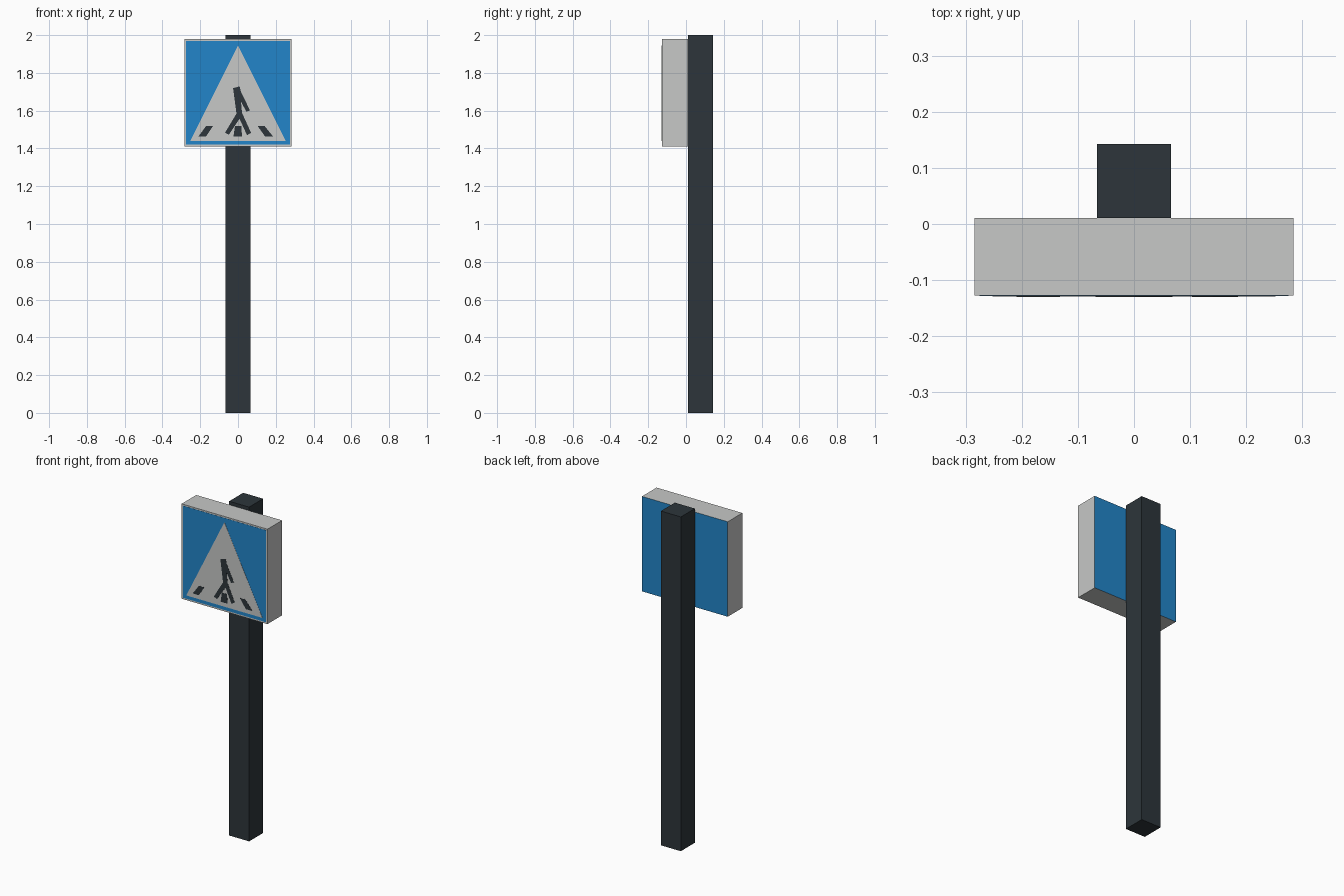
import bpy, bmesh

if "Cube" in bpy.data.objects:
    bpy.data.objects.remove(bpy.data.objects["Cube"])


def material(name, rgb):
    m = bpy.data.materials.new(name)
    m.diffuse_color = (*rgb, 1.0)
    m.use_nodes = True
    m.node_tree.nodes["Principled BSDF"].inputs["Base Color"].default_value = m.diffuse_color
    return m


GREY = material("light grey", (0.57, 0.58, 0.57))
BLUE = material("sign blue", (0.016, 0.235, 0.59))
DARK = material("dark slate", (0.026, 0.036, 0.043))

FRONT = -0.127   # front face of the sign housing
BACK = 0.011     # plane where the housing meets the post


def prism(name, outline, y_front, y_back, mat):
    """Extrude an (x, z) outline along y."""
    bm = bmesh.new()
    face = bm.faces.new([bm.verts.new((x, y_front, z)) for x, z in outline])
    ext = bmesh.ops.extrude_face_region(bm, geom=[face])
    for v in ext["geom"]:
        if isinstance(v, bmesh.types.BMVert):
            v.co.y = y_back
    bmesh.ops.recalc_face_normals(bm, faces=bm.faces)
    me = bpy.data.meshes.new(name)
    bm.to_mesh(me)
    bm.free()
    me.materials.append(mat)
    ob = bpy.data.objects.new(name, me)
    bpy.context.collection.objects.link(ob)
    return ob


def rect(half_width, z0, z1):
    return [(-half_width, z0), (half_width, z0), (half_width, z1), (-half_width, z1)]


# Square post
prism("post", rect(0.066, 0.0, 2.0), BACK, 0.143, DARK)

# Sign housing with a blue back face
housing = prism("sign_housing", rect(0.284, 1.411, 1.979), FRONT, BACK, GREY)
housing.data.materials.append(BLUE)
for p in housing.data.polygons:
    if p.normal.y > 0.9:
        p.material_index = 1

# Thin layered plates on the front
prism("blue_panel", rect(0.275, 1.42, 1.97), FRONT - 0.001, FRONT, BLUE)
prism("white_triangle", [(-0.252, 1.44), (0.252, 1.44), (0, 1.945)],
      FRONT - 0.002, FRONT, GREY)

# Walking figure
figure = [(-0.026, 1.719), (0.008, 1.729), (0.016, 1.70), (0.063, 1.602),
          (0.045, 1.594), (0.016, 1.647), (0.021, 1.589), (0.069, 1.483),
          (0.048, 1.47), (0.008, 1.557), (-0.048, 1.473), (-0.069, 1.483),
          (-0.008, 1.584)]
prism("walking_figure", figure, FRONT - 0.003, FRONT, DARK)

# Crossing stripes: top x range, bottom x range
stripes = {"left": (-0.168, -0.132, -0.169, -0.209),
           "middle": (-0.016, 0.018, 0.021, -0.024),
           "right": (0.103, 0.14, 0.185, 0.143)}
for side, (a, b, c, d) in stripes.items():
    prism("crossing_stripe_" + side,
          [(a, 1.52), (b, 1.52), (c, 1.464), (d, 1.464)],
          FRONT - 0.003, FRONT, DARK)
